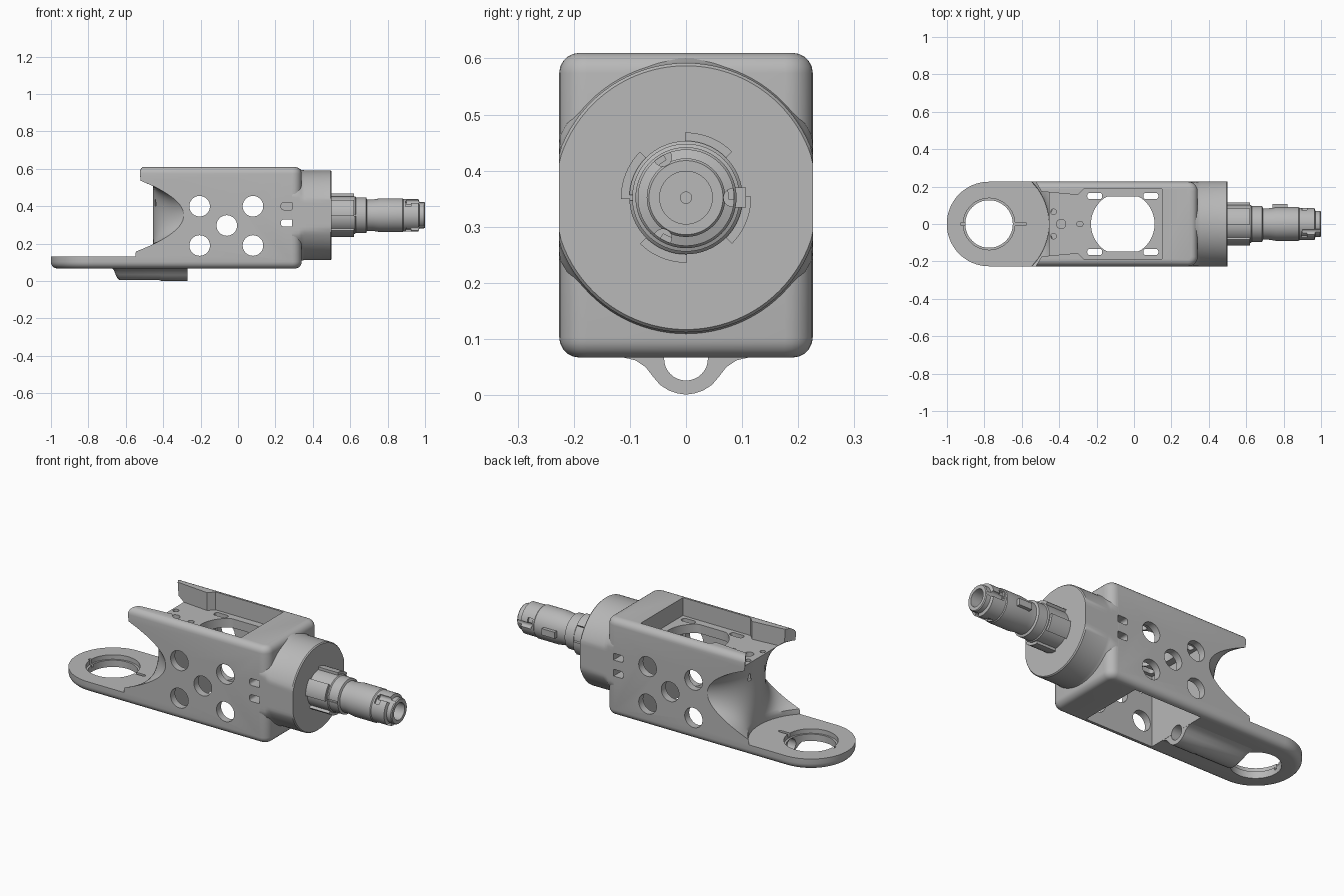
import bpy, bmesh
from math import sin, cos, pi, radians, sqrt

if "Cube" in bpy.data.objects:
    bpy.data.objects.remove(bpy.data.objects["Cube"], do_unlink=True)

metal = bpy.data.materials.new("plain grey")
metal.use_nodes = True
GREY = (0.48, 0.48, 0.48, 1)
metal.diffuse_color = GREY
metal.node_tree.nodes["Principled BSDF"].inputs["Base Color"].default_value = GREY

W = 0.226        # half width of the housing
AXIS_Z = 0.352   # height of the shaft axis
RING_X = -0.775  # centre of the rounded end


def loft(name, rings, closed=False):
    """Skin a list of equal-length point rings; cap the ends or join them."""
    bm = bmesh.new()
    rows = [[bm.verts.new(p) for p in ring] for ring in rings]
    n = len(rows[0])
    pairs = list(zip(rows, rows[1:])) + ([(rows[-1], rows[0])] if closed else [])
    for a, b in pairs:
        for i in range(n):
            j = (i + 1) % n
            bm.faces.new((a[i], a[j], b[j], b[i]))
    if not closed:
        bm.faces.new(rows[0])
        bm.faces.new(rows[-1])
    bmesh.ops.recalc_face_normals(bm, faces=bm.faces[:])
    mesh = bpy.data.meshes.new(name)
    bm.to_mesh(mesh)
    bm.free()
    ob = bpy.data.objects.new(name, mesh)
    bpy.context.collection.objects.link(ob)
    return ob


def place(u, v, t, axis):
    return {"x": (t, u, v), "y": (u, t, v), "z": (u, v, t)}[axis]


def prism(name, outline, axis, lo, hi):
    return loft(name, [[place(u, v, t, axis) for u, v in outline] for t in (lo, hi)])


def arc(cu, cv, r, a0, a1, n):
    return [(cu + r * cos(radians(a0 + (a1 - a0) * i / n)),
             cv + r * sin(radians(a0 + (a1 - a0) * i / n))) for i in range(n + 1)]


def circle(cu, cv, r, n=48):
    return arc(cu, cv, r, 0, 360, n)[:-1]


def rounded(cu, cv, w, h, r):
    a, b = w / 2 - r, h / 2 - r
    corners = ((a, b, 0), (-a, b, 90), (-a, -b, 180), (a, -b, 270))
    return [p for x, y, d in corners for p in arc(cu + x, cv + y, r, d, d + 90, 5)]


def rect(u0, u1, v0, v1):
    return [(u0, v0), (u1, v0), (u1, v1), (u0, v1)]


def cut(target, cutters, keep=False):
    """Subtract the cutters and bake the result."""
    for c in cutters:
        c.hide_render = True
        m = target.modifiers.new("cut", "BOOLEAN")
        m.operation, m.solver, m.object = "DIFFERENCE", "EXACT", c
    bpy.context.view_layer.update()
    dg = bpy.context.evaluated_depsgraph_get()
    mesh = bpy.data.meshes.new_from_object(target.evaluated_get(dg))
    target.modifiers.clear()
    target.data = mesh
    if not keep:
        for c in cutters:
            bpy.data.objects.remove(c, do_unlink=True)


parts = []

# Housing: long block with one round end and softened rims
outline = (arc(RING_X, 0, W, 90, 270, 40) + arc(0.29, -W + 0.05, 0.05, -90, 0, 6)
           + arc(0.29, W - 0.05, 0.05, 0, 90, 6))
housing = prism("housing", outline, "z", 0.067, 0.61)
bm = bmesh.new()
bm.from_mesh(housing.data)
rims = [e for e in bm.edges if abs(e.verts[0].co.z - e.verts[1].co.z) < 1e-4]
bmesh.ops.bevel(bm, geom=rims, offset=0.036, segments=5, profile=0.5, affect="EDGES")
bm.to_mesh(housing.data)
bm.free()

# Saddle-shaped scoop above the flat ring plate
rings = []
for k in range(31):
    z = 0.13 + 0.42 * k / 30 if k < 30 else 0.8
    w = max(0, 1 - ((z - 0.352) / 0.195) ** 2)
    ring = [(-1.3, 0.3, z), (-1.3, -0.3, z)]
    for i in range(33):
        y = -0.3 + 0.6 * i / 32
        hollow = RING_X + sqrt(0.32 ** 2 - y * y)
        bulge = -0.455 + 0.165 * (y / W) ** 2
        ring.append((hollow + (bulge - hollow) * w, y, z))
    rings.append(ring)
cut(housing, [loft("scoop", rings)])

# Top tray, lower chamber and the openings in the tray floor
tray = [(0.15, -0.187), (0.15, 0.187), (-0.27, 0.187), (-0.3, 0.155),
        (-0.6, 0.183), (-0.6, -0.183), (-0.3, -0.155), (-0.27, -0.187)]
window = [(x, max(-0.147, min(0.147, y))) for x, y in circle(-0.06, 0, 0.17, 64)]
cut(housing, [prism("tray", tray, "z", 0.51, 0.8),
              prism("chamber", rect(-0.27, 0.149, -0.186, 0.186), "z", -0.1, 0.46)])
floor_cuts = [window, circle(-0.39, 0, 0.025, 24), rounded(-0.29, 0, 0.035, 0.025, 0.012)]
for s in (-1, 1):
    floor_cuts.append(circle(-0.43, s * 0.065, 0.015, 20))
    floor_cuts += [rounded(x, s * 0.15, 0.08, 0.034, 0.014) for x in (-0.21, 0.09)]
cut(housing, [prism("floor_hole", o, "z", 0.4, 0.7) for o in floor_cuts])

# Holes and slots across the side walls
side = [circle(x, z, 0.055) for x, z in
        ((-0.205, 0.4), (0.08, 0.4), (-0.06, 0.297), (-0.205, 0.19), (0.08, 0.19))]
side.append(rounded(0.265, 0.31, 0.07, 0.038, 0.014))
cutters = [prism("side_hole", o, "y", -0.4, 0.4) for o in side]
for s in (-1, 1):
    cutters.append(prism("side_slot", rounded(0.265, 0.4, 0.07, 0.038, 0.014), "y",
                         *sorted((s * 0.15, s * 0.4))))
cut(housing, cutters)

# Ring plate: stepped bore, key slot and nick
cut(housing, [prism("seat", circle(RING_X, 0, 0.138, 64), "z", 0.105, 0.2),
              prism("key", rounded(-0.61, 0, 0.07, 0.018, 0.008), "z", 0.11, 0.2),
              prism("nick", rect(-0.925, -0.9, -0.008, 0.008), "z", 0.09, 0.2)])
bore = prism("bore", circle(RING_X, 0, 0.127, 64), "z", -0.1, 0.3)
guide = prism("guide", circle(0, 0.065, 0.039, 32), "x", -0.75, -0.2)
cut(housing, [bore, guide], keep=True)
parts.append(housing)

# Underside guide tube with flared flanks
half = [(0.115, 0.0), (0.09, 0.006), (0.072, 0.018), (0.058, 0.036),
        (0.046, 0.05), (0.03, 0.06), (0.015, 0.065)]
flank = half + [(0, 0.067)] + [(-y, d) for y, d in reversed(half)]
tube_rings = [[(x, 0.07, 0.075)] + [(x, y, 0.068 - d * f) for y, d in flank] + [(x, -0.07, 0.075)]
              for x, f in ((-0.67, 0.1), (-0.655, 0.6), (-0.635, 0.93), (-0.42, 0.95),
                           (-0.41, 1), (-0.271, 1))]
tube = loft("guide_tube", tube_rings)
cut(tube, [bore, guide])
parts.append(tube)

# Round end flange with flats on its sides
flange_rings = []
for x, r in ((0.29, 0.252), (0.325, 0.25), (0.338, 0.243), (0.355, 0.24), (0.494, 0.24), (0.5, 0.235)):
    flange_rings.append([(x, max(-W, min(W, y)), z) for y, z in circle(0, AXIS_Z, r, 96)])
parts.append(loft("end_flange", flange_rings))

# Hollow shaft, turned about the x axis
profile = [(0.48, 0.101), (0.625, 0.101), (0.63, 0.096), (0.685, 0.096), (0.69, 0.084),
           (0.72, 0.084), (0.76, 0.09), (0.88, 0.09), (0.885, 0.086), (0.965, 0.086),
           (0.97, 0.07), (0.995, 0.07), (1.0, 0.066), (1.0, 0.047), (0.6, 0.047), (0.6, 0.01),
           (0.48, 0.01)]
shaft = loft("shaft", [[(x, y, z) for y, z in circle(0, AXIS_Z, r, 64)] for x, r in profile], True)
cutters = []
for a in (0, 120, 240):
    y, z = 0.083 * cos(radians(a)), AXIS_Z + 0.083 * sin(radians(a))
    cutters.append(prism("entry_notch", circle(y, z, 0.016, 20), "x", 0.9, 1.1))
    turn = arc(0, AXIS_Z, 0.11, a - 2, a + 28, 8) + arc(0, AXIS_Z, 0.076, a + 28, a - 2, 8)
    cutters.append(prism("locking_notch", turn, "x", 0.895, 0.925))
cutters.append(prism("slit", rect(0.62, 0.68, AXIS_Z - 0.005, AXIS_Z + 0.005), "y", -0.2, -0.09))
cut(shaft, cutters)
parts.append(shaft)

# Collar tabs and shaft key
for i in range(4):
    a = 45 + 90 * i
    tab = arc(0, AXIS_Z, 0.116, a, a + 46, 10) + arc(0, AXIS_Z, 0.095, a + 46, a, 10)
    parts.append(prism("collar_tab", tab, "x", 0.49, 0.62))
parts.append(prism("shaft_key", rect(0.74, 0.82, AXIS_Z - 0.018, AXIS_Z + 0.018), "y", 0.07, 0.107))

# Finish: one material, smooth curves with crisp edges
bpy.ops.object.select_all(action="DESELECT")
for ob in parts:
    ob.data.materials.clear()
    ob.data.materials.append(metal)
    for p in ob.data.polygons:
        p.material_index = 0
    ob.select_set(True)
bpy.context.view_layer.objects.active = housing
bpy.ops.object.shade_smooth_by_angle(angle=radians(32))
